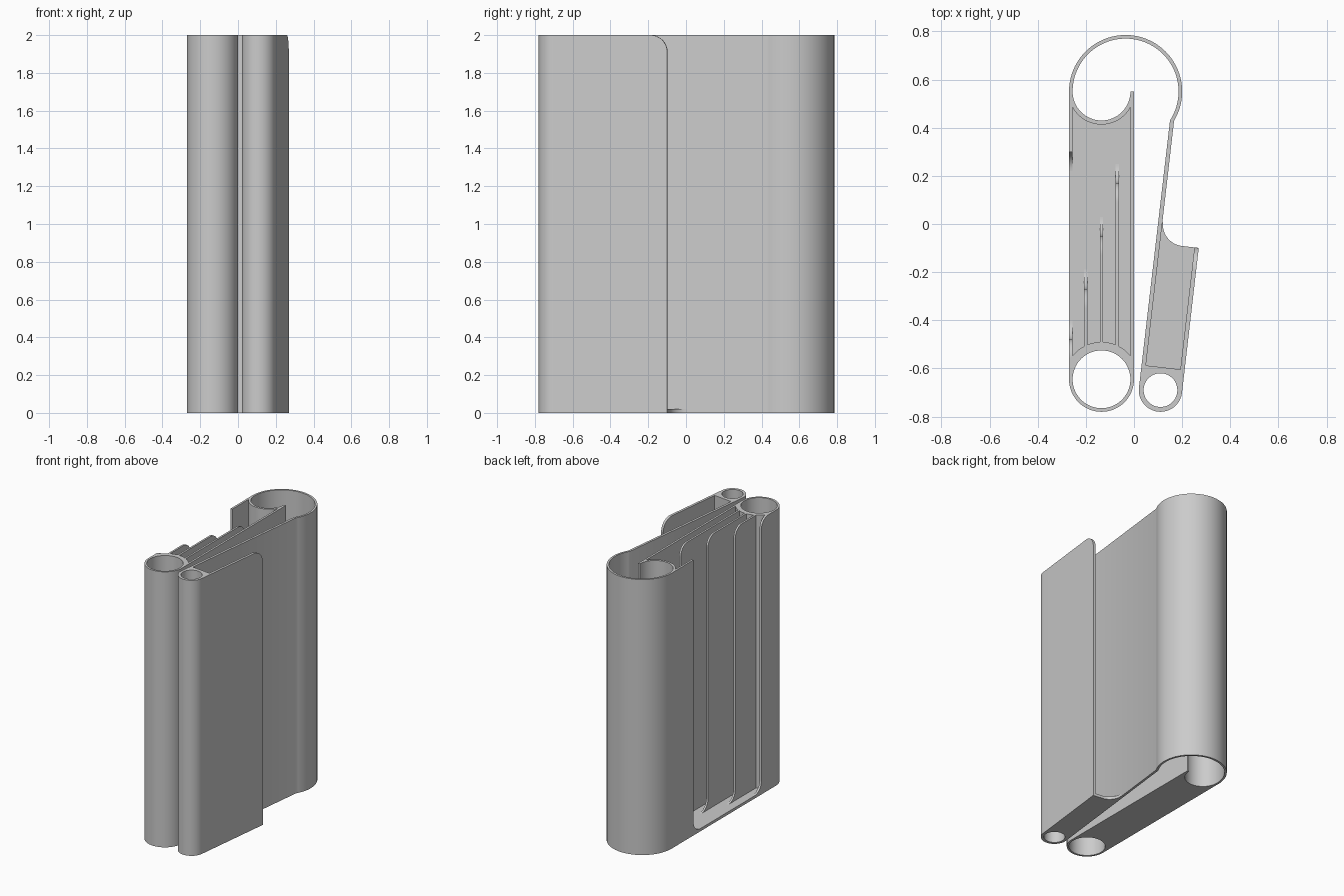
import bpy, bmesh, math
from mathutils import Matrix, Vector

if "Cube" in bpy.data.objects:
    bpy.data.objects.remove(bpy.data.objects["Cube"])

H = 2.0        # height
FLOOR = 0.02   # pocket floor thickness

grey = bpy.data.materials.new("grey_plastic")
grey.diffuse_color = (0.6, 0.6, 0.6, 1)
grey.use_nodes = True
grey.node_tree.nodes["Principled BSDF"].inputs["Base Color"].default_value = grey.diffuse_color


def arc(cx, cy, r, a0, a1, n=32):
    """Points on an arc, angles in degrees."""
    return [(cx + r * math.cos(math.radians(a0 + (a1 - a0) * i / n)),
             cy + r * math.sin(math.radians(a0 + (a1 - a0) * i / n))) for i in range(n + 1)]


def prism(name, outlines, depth, matrix):
    """Extrude a filled outline (further outlines are holes) along local z."""
    cu = bpy.data.curves.new(name, 'CURVE')
    cu.dimensions, cu.fill_mode, cu.extrude = '2D', 'BOTH', depth / 2
    for pts in outlines:
        sp = cu.splines.new('POLY')
        sp.points.add(len(pts) - 1)
        for p, (x, y) in zip(sp.points, pts):
            p.co = (x, y, 0, 1)
        sp.use_cyclic_u = True
    ob = bpy.data.objects.new(name, cu)
    bpy.context.collection.objects.link(ob)
    bpy.ops.object.select_all(action='DESELECT')
    bpy.context.view_layer.objects.active = ob
    ob.select_set(True)
    bpy.ops.object.convert(target='MESH')
    ob = bpy.context.object
    ob.name = name
    bm = bmesh.new()
    bm.from_mesh(ob.data)
    bmesh.ops.remove_doubles(bm, verts=bm.verts, dist=1e-5)
    bm.transform(matrix @ Matrix.Translation((0, 0, depth / 2)))
    bmesh.ops.recalc_face_normals(bm, faces=bm.faces)
    bm.to_mesh(ob.data)
    bm.free()
    ob.data.materials.clear()
    ob.data.materials.append(grey)
    bpy.ops.object.shade_smooth_by_angle(angle=math.radians(30))
    return ob


def upright(origin, along):
    """Frame for a standing plate: local x runs along, local y runs up."""
    u, up = Vector(along).normalized(), Vector((0, 0, 1))
    m = Matrix((u, up, u.cross(up))).transposed().to_4x4()
    m.translation = origin
    return m


def plate_outline(s0, s1, r_top, r_foot, z0):
    """Plate with a rounded top corner and an optional flared foot."""
    pts = [(s0, z0)]
    if r_foot:
        pts += [(s1 + r_foot, z0)]
        pts += arc(s1 + r_foot, FLOOR + r_foot, r_foot, 270, 180, 10)
    else:
        pts += [(s1, z0)]
    return pts + arc(s1 - r_top, H - r_top, r_top, 0, 90, 12) + [(s0, H)]


# Flap frame: a runs across the flap, b along it, starting at the small tube
TILT = math.radians(6.6)
HX, HY = 0.11, -0.69


def flap(pts):
    c, s = math.cos(TILT), math.sin(TILT)
    return [(HX + a * c + b * s, HY - a * s + b * c) for a, b in pts]


# Ends of the main pocket
front_curve = arc(-0.135, -0.645, 0.155, 39.3, 140.7, 24)
back_curve = arc(-0.135, 0.55, 0.137, 331, 209, 24)

# Main wall: tube, straight wall, open cradle, big loop, strap and small tube
shell = arc(-0.135, -0.645, 0.135, 180, 360)
shell += [(0, 0.55)]
shell += arc(-0.135, 0.55, 0.12, 0, -180)
shell += arc(-0.035, 0.55, 0.22, 180, -33, 64)[1:]
shell += flap(arc(0, 0, 0.09, 180, 360))
shell += flap([(0.09, 0.095), (-0.072, 0.095)])
shell += arc(-0.035, 0.55, 0.235, -31, 180, 64)
shell += [(-0.27, 0.30), (-0.255, 0.30)]
shell += back_curve[::-1] + front_curve
shell += [(-0.27, -0.56)]
holes = [arc(-0.135, -0.645, 0.12, 0, 360, 64)[:-1],
         flap(arc(0, 0, 0.07, 0, 360, 48)[:-1])]
prism("clip_shell", [shell] + holes, H, Matrix())

# Main pocket floor
floor = ([(-0.27, -0.56)] + front_curve[::-1] + back_curve
         + [(-0.255, 0.30), (-0.27, 0.30)])
prism("main_pocket_floor", [floor], FLOOR, Matrix())

# Stepped dividers, plus the short side wall beside the front tube
for i in range(3):
    outline = plate_outline(-0.51, -0.27 + 0.22 * i, 0.08, 0.08, 0.01)
    prism(f"divider_{i + 1}", [outline], 0.014,
          upright((-0.207 + 0.065 * i, 0, 0), (0, 1, 0)))
prism("front_side_wall", [plate_outline(-0.56, -0.48, 0.075, 0.08, 0.01)], 0.015,
      upright((-0.27, 0, 0), (0, 1, 0)))

# Flare at the foot of the rear side wall
flare = [(0.30, 0.01)] + arc(0.22, FLOOR + 0.08, 0.08, 0, -90, 10) + [(0.22, 0.01)]
prism("rear_side_flare", [flare], 0.015, upright((-0.27, 0, 0), (0, 1, 0)))

# Flap pocket: floor with a curved end and an outer plate
flap_floor = [(-0.072, 0.09), (0.072, 0.09), (0.09, 0.605), (0.02, 0.605)]
flap_floor[2:2] = [(0.072, 0.10), (0.0895, 0.10)]
flap_floor += arc(0.02, 0.695, 0.09, 270, 180, 16)
flap_floor += [(-0.073, 0.69)]
prism("flap_pocket_floor", [flap(flap_floor)], FLOOR, Matrix())
ox, oy = flap([(0.072, 0)])[0]
prism("flap_outer_plate", [plate_outline(0.095, 0.605, 0.09, 0, 0)], 0.018,
      upright((ox, oy, 0), (math.sin(TILT), math.cos(TILT), 0)))
